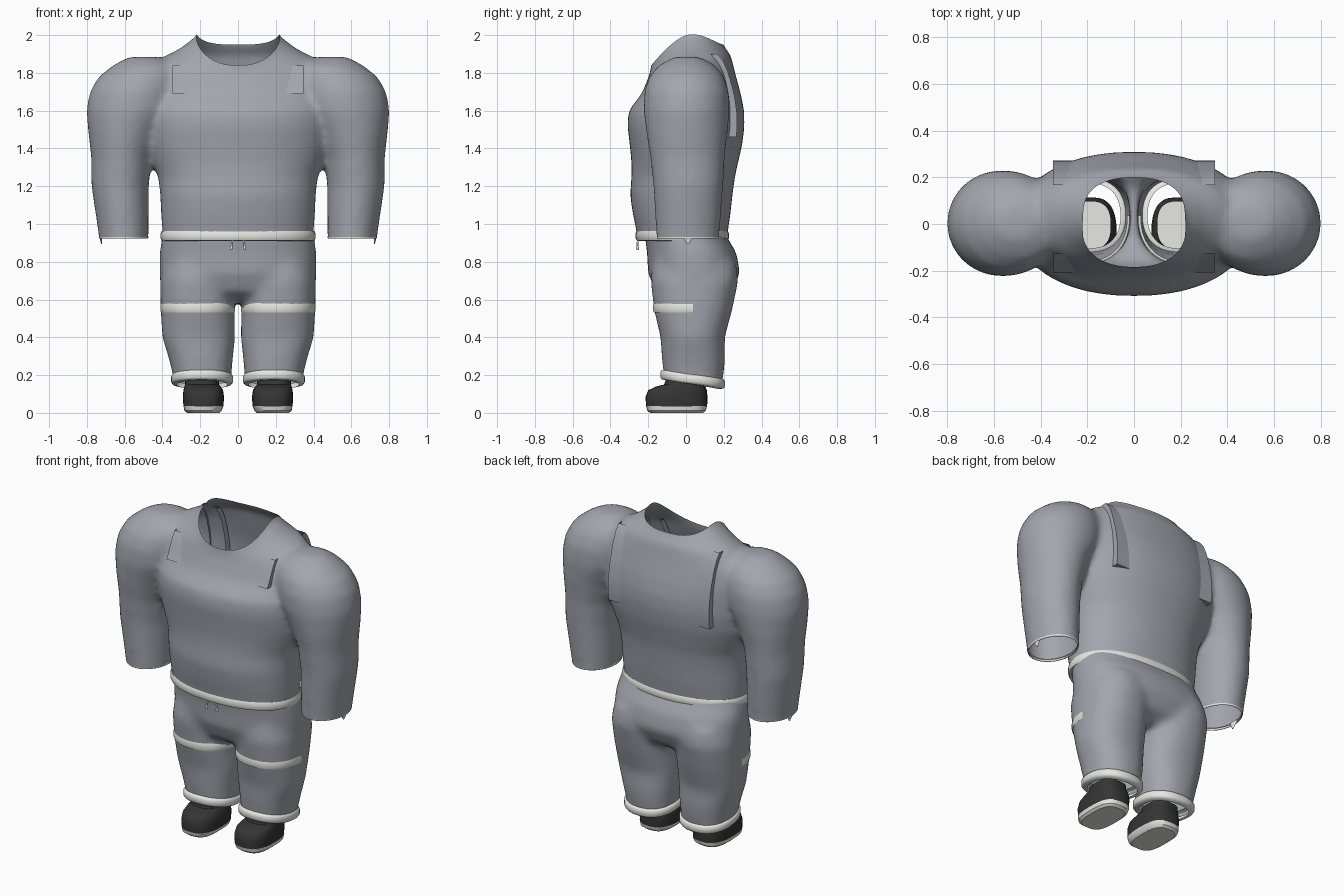
import bpy, bmesh, math
from mathutils import Vector
from mathutils.bvhtree import BVHTree

cube = bpy.data.objects.get("Cube")
if cube:
    bpy.data.objects.remove(cube)


def material(name, rgb):
    mat = bpy.data.materials.new(name)
    mat.use_nodes = True
    color = (*rgb, 1)
    mat.diffuse_color = color
    bsdf = next(n for n in mat.node_tree.nodes if n.type == "BSDF_PRINCIPLED")
    bsdf.inputs["Base Color"].default_value = color
    return mat


GREY = material("grey_fabric", (0.365, 0.38, 0.425))
WHITE = material("white_trim", (0.8, 0.8, 0.76))
DARK = material("dark_shoe", (0.035, 0.035, 0.035))


def add_loft(bm, sections, side=1, caps=(True, True), n=48, power=2.0, arc=None):
    """Skin rings given as (z, cx, cy, rx, ry, tilt, saddle)."""
    start, end = arc or (0, 2 * math.pi)
    count = n + 1 if arc else n
    rings = []
    for z, cx, cy, rx, ry, *bend in sections:
        tilt, saddle = bend or (0, 0)
        ring = []
        for i in range(count):
            t = start + (end - start) * i / n
            c, s = math.cos(t), math.sin(t)
            x = math.copysign(abs(c) ** (2 / power), c)
            y = math.copysign(abs(s) ** (2 / power), s)
            height = z + tilt * s + saddle * math.cos(2 * t)
            ring.append(bm.verts.new((side * (cx + rx * x), cy + ry * y, height)))
        rings.append(ring)
    for a, b in zip(rings, rings[1:]):
        for i in range(n):
            j = (i + 1) % count
            bm.faces.new((a[i], a[j], b[j], b[i]))
    if caps[0]:
        bm.faces.new(rings[0][::-1])
    if caps[1]:
        bm.faces.new(rings[-1])


def finish(bm, name, mat, angle=50):
    bmesh.ops.recalc_face_normals(bm, faces=bm.faces)
    mesh = bpy.data.meshes.new(name)
    bm.to_mesh(mesh)
    bm.free()
    mesh.materials.append(mat)
    obj = bpy.data.objects.new(name, mesh)
    bpy.context.collection.objects.link(obj)
    bpy.ops.object.select_all(action="DESELECT")
    obj.select_set(True)
    bpy.context.view_layer.objects.active = obj
    bpy.ops.object.shade_smooth_by_angle(angle=math.radians(angle))
    return obj


def fuse(bm, name):
    """Blend overlapping solids into one skin and return it as a bmesh."""
    obj = finish(bm, name, GREY)
    remesh = obj.modifiers.new("blend", "REMESH")
    remesh.mode = "VOXEL"
    remesh.voxel_size = 0.018
    smooth = obj.modifiers.new("soften", "SMOOTH")
    smooth.factor, smooth.iterations = 0.5, 14
    graph = bpy.context.evaluated_depsgraph_get()
    result = bmesh.new()
    result.from_object(obj, graph)
    bpy.data.objects.remove(obj)
    return result


def trim(bm, point, normal):
    bmesh.ops.bisect_plane(bm, geom=bm.verts[:] + bm.edges[:] + bm.faces[:],
                           plane_co=point, plane_no=normal, clear_outer=True)


def band(name, z, height, cx, cy, rx, ry, tilt=0, sides=(1,), puff=0.014, power=2.0, arc=None):
    """Puffy trim ring around a hem."""
    for side in sides:
        bm = bmesh.new()
        rows = [(0, -1), (0.05, 0.5), (0.25, 1), (0.75, 1), (0.95, 0.5), (1, -1)]
        add_loft(bm, [(z + height * h, cx, cy, rx + puff * o, ry + puff * o, tilt, 0)
                      for h, o in rows], side, (False, False), power=power, arc=arc)
        prefix = "" if len(sides) == 1 else ("left_" if side > 0 else "right_")
        finish(bm, prefix + name, WHITE)


BOTH = (1, -1)

# Shirt: torso and sleeves blended, open at neck, hem and wrists
RIM = (1.9475, 0.055, 0.0525)
bm = bmesh.new()
add_loft(bm, [
    (0.86, 0, -0.02, 0.395, 0.235), (0.95, 0, -0.02, 0.4, 0.24),
    (1.05, 0, -0.023, 0.408, 0.258), (1.15, 0, -0.025, 0.412, 0.271),
    (1.25, 0, -0.015, 0.422, 0.274), (1.33, 0, -0.006, 0.455, 0.283),
    (1.42, 0, 0, 0.485, 0.298), (1.52, 0, 0, 0.5, 0.31),
    (1.6, 0, 0.002, 0.5, 0.306), (1.69, 0, 0.028, 0.5, 0.262),
    (1.8, 0, 0.035, 0.48, 0.225),
    (1.866, 0, 0.026, 0.4, 0.213, 0.037, 0.014),
    (1.9, 0, 0.015, 0.31, 0.2, 0.047, 0.024),
    (RIM[0], 0, 0.005, 0.212, 0.188, *RIM[1:]),
    (RIM[0] + 0.2, 0, 0.005, 0.206, 0.185, *RIM[1:])], power=2.2)
for side in BOTH:
    add_loft(bm, [
        (0.86, 0.603, 0.01, 0.127, 0.165), (0.95, 0.606, 0.01, 0.133, 0.168),
        (1.2, 0.624, 0.012, 0.152, 0.185), (1.35, 0.617, 0.008, 0.16, 0.197),
        (1.48, 0.6, 0.005, 0.192, 0.215), (1.6, 0.565, 0.003, 0.238, 0.228),
        (1.7, 0.545, 0.003, 0.24, 0.224), (1.78, 0.52, 0.003, 0.218, 0.198),
        (1.84, 0.49, 0.005, 0.172, 0.15), (1.885, 0.5, 0.005, 0.08, 0.07)], side)
bm = fuse(bm, "shirt")
trim(bm, (0, 0, 0.93), (0, 0, -1))


def rim_offset(co):
    t = math.atan2((co.y - 0.005) / 0.185, co.x / 0.206)
    return RIM[1] * math.sin(t) + RIM[2] * math.cos(2 * t) + 0.01 * (math.cos(4 * t) - 1)


# Shear the neckline flat, cut it straight, then shear it back
for v in bm.verts:
    v.co.z -= rim_offset(v.co)
trim(bm, (0, 0, RIM[0]), (0, 0, 1))
for v in bm.verts:
    v.co.z += rim_offset(v.co)
skin = BVHTree.FromBMesh(bm)
finish(bm, "shirt", GREY, 60)

# Trousers: hips and legs blended, open at waist and ankles
LEG = [(0.1, 0.19, 0.035, 0.147, 0.148), (0.2, 0.19, 0.04, 0.155, 0.158),
       (0.28, 0.196, 0.04, 0.168, 0.167), (0.4, 0.208, 0.035, 0.193, 0.17),
       (0.55, 0.214, 0.038, 0.196, 0.208), (0.7, 0.218, 0.045, 0.195, 0.232),
       (0.8, 0.21, 0.045, 0.18, 0.22)]
bm = bmesh.new()
for side in BOTH:
    add_loft(bm, LEG, side, power=2.3)
add_loft(bm, [(0.59, 0, 0.04, 0.3, 0.12), (0.64, 0, 0.04, 0.4, 0.2),
              (0.74, 0, 0.043, 0.415, 0.244), (0.85, 0, 0.03, 0.415, 0.236),
              (0.93, 0, 0, 0.403, 0.217), (0.99, 0, -0.01, 0.39, 0.21)], power=2.4)
bm = fuse(bm, "trousers")
trim(bm, (0, 0, 0.95), (0, 0, 1))
trim(bm, (0, 0, 0.18), (0, -0.15, -1))
finish(bm, "trousers", GREY, 60)

# White trims
band("waistband", 0.91, 0.056, 0, -0.02, 0.398, 0.236, puff=0.011, power=2.2)
band("ankle_cuff", 0.15, 0.056, 0.19, 0.035, 0.148, 0.155, -0.024, BOTH, 0.016, 2.3)
band("wrist_cuff", 0.922, 0.014, 0.605, 0.01, 0.126, 0.16, 0, BOTH, 0.004)
band("knee_band", 0.53, 0.054, 0.213, 0.037, 0.191, 0.204, 0, BOTH, 0.007, 2.3,
     (math.pi, 2 * math.pi))

for side in BOTH:
    word = "left_" if side > 0 else "right_"

    # Small pointed tab on the outer wrist
    bm = bmesh.new()
    add_loft(bm, [(0.895, 0.722, 0.01, 0.003, 0.006), (0.94, 0.728, 0.01, 0.008, 0.035)], side, n=12)
    finish(bm, word + "wrist_tab", WHITE)

    # Shoe sole, with its top seen through the ankle opening
    bm = bmesh.new()
    add_loft(bm, [(0, 0.185, -0.05, 0.085, 0.14), (0.012, 0.185, -0.05, 0.099, 0.155),
                  (0.036, 0.183, -0.05, 0.105, 0.161)], side, n=32, power=2.9)
    finish(bm, word + "shoe_sole", WHITE, 35)

    # Shoe upper, open at the top
    bm = bmesh.new()
    add_loft(bm, [(0.034, 0.183, -0.05, 0.106, 0.162), (0.085, 0.183, -0.05, 0.109, 0.164),
                  (0.12, 0.184, -0.045, 0.105, 0.155), (0.14, 0.188, -0.028, 0.096, 0.13),
                  (0.15, 0.19, -0.008, 0.09, 0.108), (0.175, 0.19, -0.005, 0.09, 0.102)],
             side, (False, False), 32, 2.7)
    finish(bm, word + "shoe_upper", DARK)

    # Flat shoulder straps laid on the shirt, sinking in at the top
    for place, facing, low, high in (("front", -1, 1.69, 1.84), ("back", 1, 1.46, 1.9)):
        bm = bmesh.new()
        rows, steps = [], 14
        for i in range(steps + 1):
            z = low + (high - low) * i / steps
            hit = skin.ray_cast(Vector((side * 0.29, facing, z)), Vector((0, -facing, 0)))[0]
            lift = 0.012 * (1 - i / steps)
            row = []
            for x, raise_by in ((0.242, -0.035), (0.242, lift), (0.348, lift), (0.348, -0.035)):
                row.append(bm.verts.new((side * x, hit.y + facing * raise_by, z)))
            rows.append(row)
        for a, b in zip(rows, rows[1:]):
            for k in range(3):
                bm.faces.new((a[k], a[k + 1], b[k + 1], b[k]))
        bm.faces.new(rows[0])
        finish(bm, f"{word}{place}_strap", GREY, 40)

    # Drawstring with a knotted end
    bm = bmesh.new()
    x = 0.03
    add_loft(bm, [(0.862, x + 0.006, -0.257, 0.004, 0.004), (0.867, x + 0.006, -0.257, 0.008, 0.008),
                  (0.878, x + 0.005, -0.257, 0.007, 0.007), (0.883, x + 0.004, -0.257, 0.005, 0.005),
                  (0.945, x - 0.006, -0.254, 0.005, 0.005)], side, n=10)
    finish(bm, word + "drawstring", WHITE)

# Flat bow plate where the drawstrings meet
bm = bmesh.new()
add_loft(bm, [(0.934, -0.01, -0.256, 0.08, 0.006), (0.948, -0.01, -0.256, 0.08, 0.006)], n=16)
finish(bm, "drawstring_bow", GREY)
